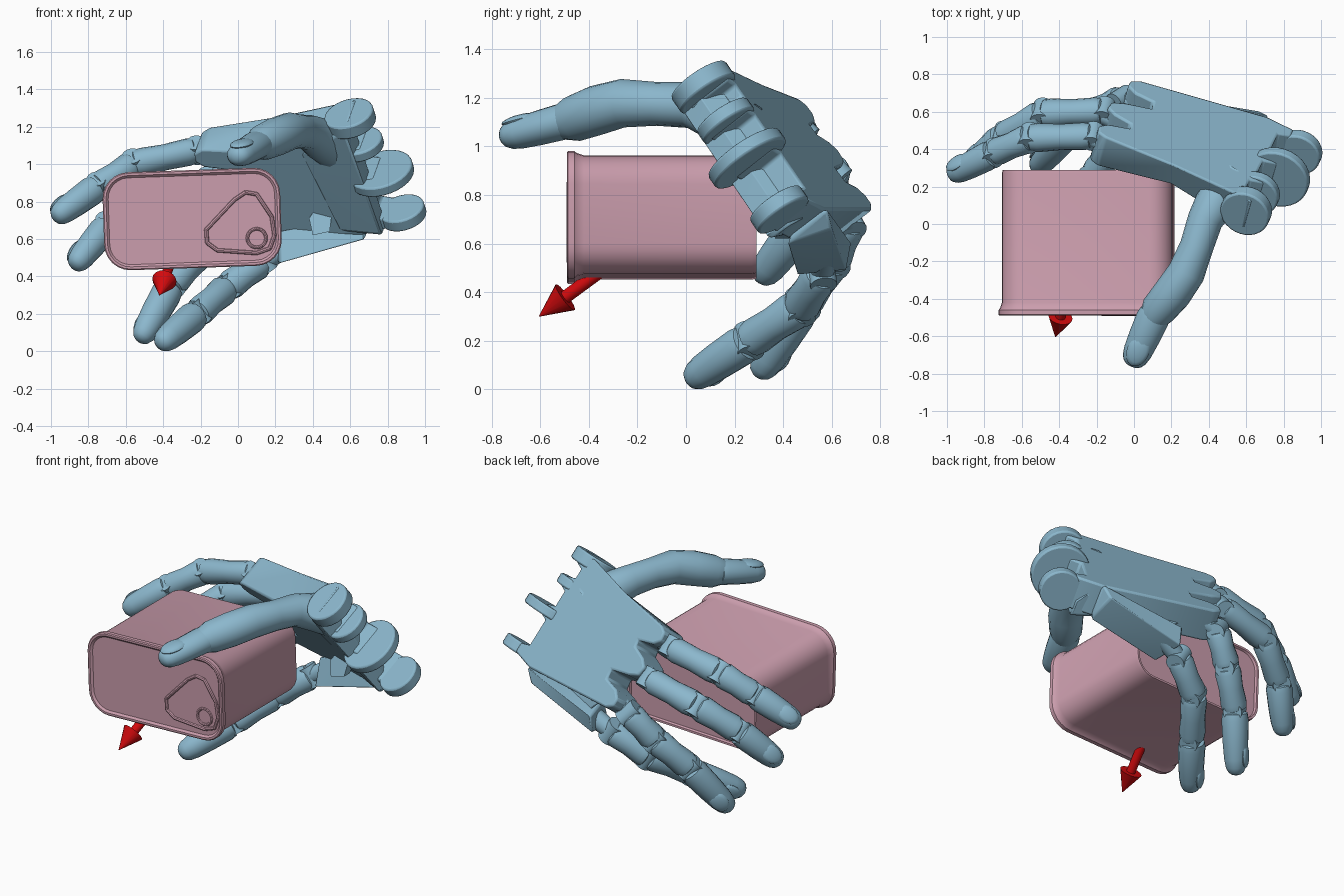
import bpy, bmesh, math
from mathutils import Vector as V, Matrix

cube = bpy.data.objects.get("Cube")
if cube:
    bpy.data.objects.remove(cube)


def material(name, rgb):
    m = bpy.data.materials.new(name)
    m.use_nodes = True
    m.diffuse_color = (*rgb, 1)
    m.node_tree.nodes["Principled BSDF"].inputs["Base Color"].default_value = (*rgb, 1)
    return m


BLUE = material("soft blue", (0.26, 0.475, 0.61))
PINK = material("dusty pink", (0.60, 0.34, 0.42))
RED = material("red", (0.65, 0.003, 0.004))


def finish(name, bm, mat, bevel=0, angle=35):
    bmesh.ops.recalc_face_normals(bm, faces=bm.faces)
    me = bpy.data.meshes.new(name)
    bm.to_mesh(me)
    bm.free()
    ob = bpy.data.objects.new(name, me)
    bpy.context.collection.objects.link(ob)
    me.materials.append(mat)
    if bevel:
        mod = ob.modifiers.new("bevel", "BEVEL")
        mod.width, mod.segments, mod.limit_method = bevel, 2, "ANGLE"
    bpy.ops.object.select_all(action="DESELECT")
    bpy.context.view_layer.objects.active = ob
    ob.select_set(True)
    bpy.ops.object.shade_smooth_by_angle(angle=math.radians(angle))


def skin(bm, rings):
    """Joins equal rings of points into a closed tube."""
    vs = [[bm.verts.new(p) for p in r] for r in rings]
    n = len(vs[0])
    for a, b in zip(vs, vs[1:]):
        for i in range(n):
            bm.faces.new((a[i], a[(i + 1) % n], b[(i + 1) % n], b[i]))
    bm.faces.new(vs[0])
    bm.faces.new(vs[-1])


def axes(d, side):
    d = d.normalized()
    s = (side - d * side.dot(d)).normalized()
    return d, s, d.cross(s)


def bone(bm, a, b, ra, rb, side, profile, flat=0.95, sides=16):
    """A tapered round segment following a (position, scale) profile."""
    d, s, o = axes(b - a, side)
    rings = []
    for t, k in profile:
        r = (ra + (rb - ra) * t) * k
        ring = []
        for i in range(sides):
            q = math.tau * i / sides
            ring.append(a.lerp(b, t) + s * r * math.cos(q) + o * r * flat * math.sin(q))
        rings.append(ring)
    skin(bm, rings)


def disc(bm, c, axis, r, thick, sides=28):
    bone(bm, c - axis * thick / 2, c + axis * thick / 2, r, r,
         axis.orthogonal(), [(0, 1), (1, 1)], 1, sides)


def nail(bm, c, frame, size):
    bmesh.ops.create_uvsphere(
        bm, u_segments=16, v_segments=8, radius=1,
        matrix=Matrix.Translation(c) @ Matrix(frame).transposed().to_4x4()
        @ Matrix.Diagonal((*size, 1)))


def hull(name, pts, mat, bevel=0.01):
    bm = bmesh.new()
    res = bmesh.ops.convex_hull(bm, input=[bm.verts.new(p) for p in pts])
    bmesh.ops.delete(bm, geom=list(set(res["geom_interior"])), context="VERTS")
    finish(name, bm, mat, bevel)


# Palm frame: U towards the fingertips, W towards the thumb, N out of the back
O = V((0.30, 0.49, 1.0))
N = V((0.22, 0.77, 0.60)).normalized()
U = V((-0.94, 0.33, -0.08)).normalized()
W = N.cross(U)


def P(u, w, n=0):
    return O + U * u + W * w + N * n


# Palm: rounded knuckle lobes on one end, notched wrist on the other
outline = [(-.46, .39), (0, .325), (.40, .29), (.45, .265), (.46, .21), (.42, .17),
           (.30, .14), (.31, .10), (.41, .07), (.46, .03), (.45, -.03), (.38, -.06),
           (.24, -.09), (.25, -.15), (.36, -.17), (.41, -.21), (.41, -.26), (.36, -.29),
           (-.34, -.36), (-.5, -.33), (-.5, -.27), (-.43, -.25), (-.43, -.08),
           (-.5, -.06), (-.5, 0), (-.42, .02), (-.42, .12), (-.48, .14), (-.48, .2),
           (-.40, .22), (-.40, .28), (-.46, .3)]
bm = bmesh.new()
skin(bm, [[P(u, w) for u, w in outline],
          [P(u, w - (.1 if u == 0 else 0), -.2) for u, w in outline]])
finish("palm", bm, BLUE, 0.012)

# Thick heel of the palm and the wrist hinge discs
hull("palm_heel", [P(u, w, n) for u, w, n in [
    (-.40, .37, -.06), (-.40, -.35, -.06), (-.46, -.35, -.14), (-.46, .37, -.14),
    (-.46, -.35, -.24), (-.44, .37, -.24), (-.14, .22, -.20), (-.22, -.33, -.20)]], BLUE, 0.02)
bm = bmesh.new()
for u, w, r, thick in [(-.44, .345, .135, .08), (-.45, .17, .125, .06),
                       (-.515, -.03, .175, .06), (-.56, -.30, .125, .07)]:
    disc(bm, P(u, w, -.11), W, r, thick)
finish("wrist_hinge", bm, BLUE, 0.01)

# Folded outer palm block that carries the little finger, and its web
hull("outer_palm_block", [V(p) for p in [
    (.22, .46, .47), (.20, .66, .49), (.68, .42, .60), (.68, .60, .66),
    (.22, .51, .64), (.20, .68, .60), (.68, .45, .72), (.72, .58, .74)]], BLUE)
hull("palm_web", [P(-.2, -.22, -.1), P(-.2, -.34, -.1), P(.25, -.24, -.1),
                  V((.55, .50, .68)), V((.25, .62, .60)), V((.45, .48, .70))], BLUE)
hull("palm_flap", [V((x, y + .3 * (z - .6), z)) for y in (.36, .42) for x, z in
                   [(.40, .62), (.38, .71), (.46, .83), (.51, .80), (.49, .64)]], BLUE, 0)

# Fingers
SHAFT = [(0, .6), (.04, .9), (.14, 1), (.5, .92), (.85, 1), (.97, .93), (1, .7)]
TIP = [(.02, .65), (.05, .97), (.15, 1.05), (.5, 1), (.75, .92), (.88, .8), (.95, .62),
       (.985, .4), (1, .15)]


def finger(name, pts, radii):
    pts = [V(p) for p in pts]
    side = (pts[1] - pts[0]).cross(pts[-1] - pts[1]).normalized()
    last = len(pts) - 2
    bm = bmesh.new()
    for i in range(last + 1):
        bone(bm, pts[i], pts[i + 1], radii[i], radii[i + 1], side,
             TIP if i == last else SHAFT)
        disc(bm, pts[i], side, radii[i] * .7, radii[i] * 1.6, 16)
    # Nail on the outer side of the tip
    a, b = pts[-2], pts[-1]
    d, s, o = axes(b - a, side)
    if o.dot(a - pts[0].lerp(b, .5)) < 0:
        o = -o
    r = radii[-1]
    nail(bm, a.lerp(b, .7) + o * r * .74, (d, s, o), (r * .95, r * .68, r * .26))
    finish(name, bm, BLUE, 0, 40)


finger("index_finger", [(-.22, .47, 1.075), (-.56, .46, 1.00), (-.75, .38, .88),
                        (-.985, .26, .71)], [.075, .08, .077, .075])
finger("middle_finger", [(-.16, .605, .91), (-.49, .59, .82), (-.70, .47, .67),
                         (-.88, .30, .45)], [.075, .082, .078, .076])
finger("ring_finger", [(-.07, .67, .69), (-.20, .60, .53), (-.36, .48, .35),
                       (-.525, .295, .055)], [.078, .082, .08, .077])
finger("little_finger", [(.13, .56, .48), (-.06, .47, .34), (-.22, .26, .20),
                         (-.42, .01, .035)], [.08, .082, .08, .077])

# Narrow knuckle links between palm and fingers
bm = bmesh.new()
for start, end in [(P(.3, .22, -.09), (-.25, .47, 1.07)), (P(.3, .01, -.09), (-.2, .6, .90)),
                   (P(.25, -.22, -.07), (-.08, .665, .68)),
                   (V((.30, .58, .58)), (.11, .555, .465))]:
    bone(bm, start, V(end), .06, .055, W, [(0, 1), (.5, 1), (1, .9)])
finish("knuckle_links", bm, BLUE)

# Thumb: swelling base, long shaft with a bent knuckle, and a tip
bm = bmesh.new()
side = V((1, -.4, 0))
path = [((.54, .24, 1.07), .115), ((.45, .14, 1.13), .115), ((.38, .02, 1.17), .095),
        ((.335, -.12, 1.175), .09), ((.28, -.26, 1.178), .10), ((.205, -.37, 1.148), .103),
        ((.13, -.46, 1.115), .096), ((.10, -.51, 1.10), .075)]
rings = []
for i, (p, r) in enumerate(path):
    nxt, prv = path[min(i + 1, len(path) - 1)][0], path[max(i - 1, 0)][0]
    d, s, o = axes(V(nxt) - V(prv), side)
    rings.append([V(p) + (s * math.cos(q) + o * math.sin(q)) * r
                  for q in [math.tau * k / 16 for k in range(16)]])
skin(bm, rings)
finish("thumb_shaft", bm, BLUE, 0, 40)
bm = bmesh.new()
a, b = V((.12, -.46, 1.115)), V((-.015, -.76, 1.035))
bone(bm, a, b, .085, .083, side, TIP, .85)
d, s, o = axes(b - a, side)
o = o if o.z > 0 else -o
nail(bm, a.lerp(b, .7) + o * .052, (d, s, o), (.085, .06, .022))
finish("thumb_tip", bm, BLUE, 0, 40)

# Can: rounded rectangle rings along y, slightly tilted
CAN = V((-.245, 0, .707))
tilt = Matrix.Rotation(math.radians(-2), 3, "Y")


def can_ring(y, inset):
    r, hx, hz = .14 - inset, .475 - inset, .262 - inset
    pts = []
    for k, (sx, sz) in enumerate([(1, 1), (-1, 1), (-1, -1), (1, -1)]):
        for j in range(7):
            q = math.pi / 2 * (k + j / 6)
            local = V((sx * (hx - r) + r * math.cos(q), y, sz * (hz - r) + r * math.sin(q)))
            pts.append(CAN + tilt @ local)
    return pts


bm = bmesh.new()
skin(bm, [can_ring(y, i) for y, i in
          [(.275, .06), (.275, .04), (.29, .035), (.29, .022), (.27, .018), (-.42, .018),
           (-.45, .008), (-.46, 0), (-.485, 0), (-.49, .006), (-.49, .018), (-.478, .03)]])
finish("can", bm, PINK)

# Pull tab: raised rim, plate and finger ring
tab = [(-.17, .65), (-.02, .81), (.04, .85), (.10, .84), (.18, .72), (.195, .62),
       (.17, .55), (.10, .525), (-.11, .54), (-.165, .58)]
hull("tab_plate", [V((x, y, z)) for x, z in tab for y in (-.475, -.481)], PINK, 0)
bm = bmesh.new()
circle = [(.10 + .05 * math.cos(q), .605 + .05 * math.sin(q))
          for q in [math.tau * k / 20 for k in range(20)]]
for loop, r in [(tab, .011), (circle, .009)]:
    for (x1, z1), (x2, z2) in zip(loop, loop[1:] + loop[:1]):
        bone(bm, V((x1, -.481, z1)), V((x2, -.481, z2)), r, r, V((0, 1, 0)),
             [(-.05, .6), (0, 1), (1, 1), (1.05, .6)], 1, 8)
finish("tab_rim", bm, PINK)

# Arrow
tip, tail = V((-.42, -.605, .30)), V((-.36, -.36, .48))
neck = tip.lerp(tail, .44)
bm = bmesh.new()
bone(bm, tail, neck, .027, .027, V((1, 0, 0)), [(0, 1), (1, 1)], 1)
bone(bm, neck, tip, .066, .066, V((1, 0, 0)), [(0, 1), (1, .02)], 1)
finish("arrow", bm, RED)
